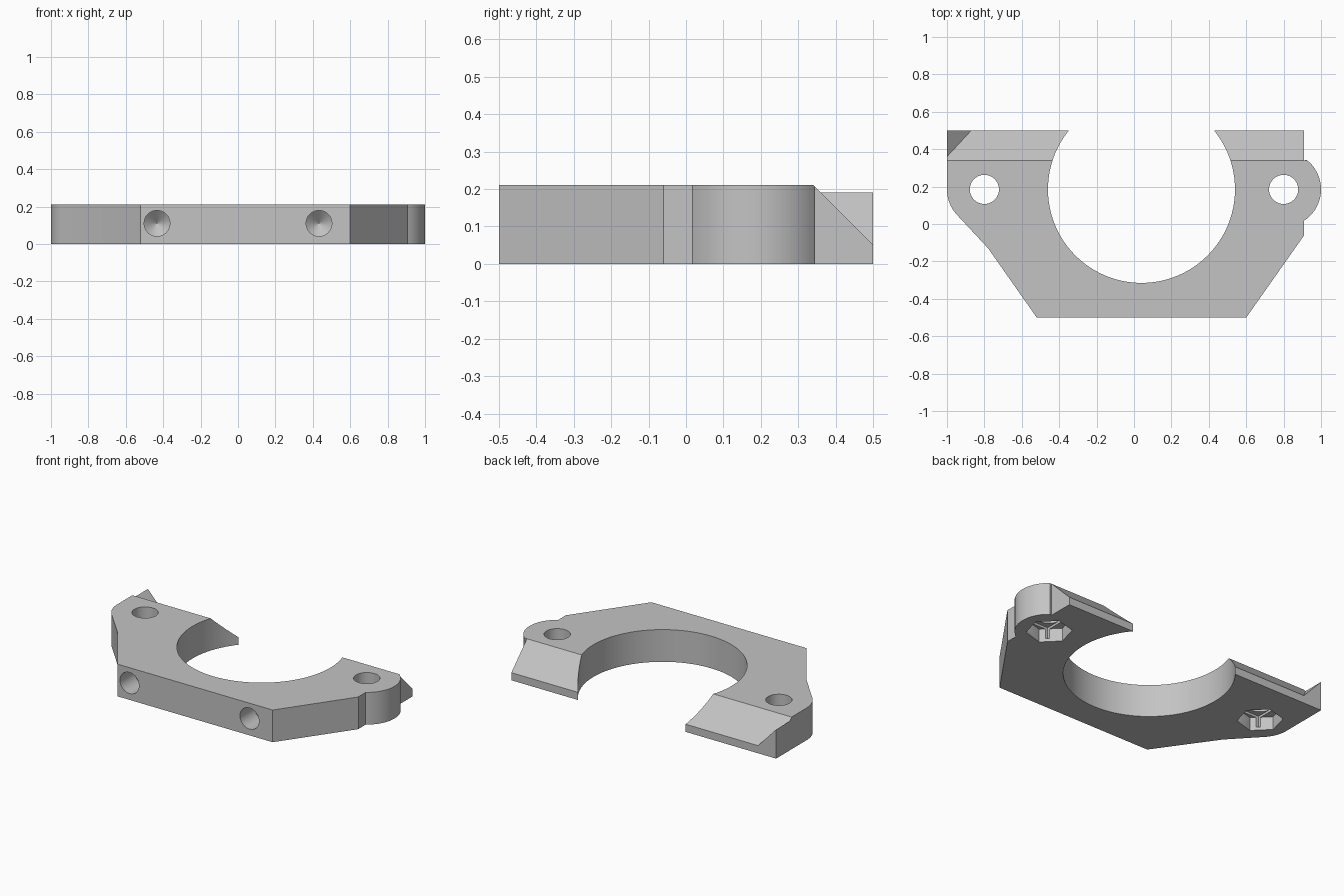
import bpy, bmesh
from math import cos, sin, radians, pi

default_cube = bpy.data.objects.get("Cube")
if default_cube:
    bpy.data.objects.remove(default_cube, do_unlink=True)

HEIGHT = 0.21
HOLE_X, HOLE_Y = 0.8, 0.185

grey = bpy.data.materials.new("plain_grey")
grey.use_nodes = True
grey.diffuse_color = (0.55, 0.55, 0.55, 1)
grey.node_tree.nodes["Principled BSDF"].inputs["Base Color"].default_value = grey.diffuse_color


def loft(name, rings):
    """Closed solid joining equal-length rings of points."""
    bm = bmesh.new()
    loops = [[bm.verts.new(p) for p in ring] for ring in rings]
    n = len(loops[0])
    for a, b in zip(loops, loops[1:]):
        for i in range(n):
            j = (i + 1) % n
            bm.faces.new((a[i], a[j], b[j], b[i]))
    bm.faces.new(loops[0][::-1])
    bm.faces.new(loops[-1])
    bmesh.ops.recalc_face_normals(bm, faces=bm.faces)
    mesh = bpy.data.meshes.new(name)
    bm.to_mesh(mesh)
    bm.free()
    mesh.materials.append(grey)
    obj = bpy.data.objects.new(name, mesh)
    bpy.context.collection.objects.link(obj)
    return obj


def arc(cx, cy, r, start, end, steps):
    angles = [radians(start + (end - start) * i / steps) for i in range(steps + 1)]
    return [(cx + r * cos(a), cy + r * sin(a)) for a in angles]


def prism(name, outline, z0, z1):
    return loft(name, [[(x, y, z) for x, y in outline] for z in (z0, z1)])


def circle(cx, cy, r, sides, turn=0):
    return arc(cx, cy, r, turn, turn + 360, sides)[:-1]


# Clamp body with a rounded ear on each side
outline = [(-0.52, -0.5), (0.6, -0.5), (0.91, -0.06)]
outline += arc(HOLE_X, HOLE_Y, 0.2, -57, 52, 20)
outline += [(0.91, 0.34), (0.91, 0.5), (-1, 0.5)]
outline += arc(-HOLE_X, HOLE_Y, 0.2, 180, 225, 10)
outline += [(-0.78, -0.13)]
body = prism("clamp_body", outline, 0, HEIGHT)

# Large open bore
cutters = [prism("bore_cutter", circle(0.04, HOLE_Y, 0.5, 96), -0.1, 0.4)]

# Back bevel, ending in a sloped corner on the right side
profile = [(0.31, 0.24), (0.53, 0.02), (0.53, 0.24)]
left_end = [(-1 + (0.19 - z) * 0.93, y, z) for y, z in profile]
right_end = [(1.1, y, z) for y, z in profile]
cutters.append(loft("bevel_cutter", [left_end, right_end]))

for side in (-1, 1):
    x = side * HOLE_X
    # Ear bolt hole, bridging slot and hexagonal nut pocket
    cutters.append(prism("bolt_cutter", circle(x, HOLE_Y, 0.078, 40), -0.1, 0.4))
    slot = [(x + sx * 0.078, HOLE_Y + sy * 0.105)
            for sx, sy in ((-1, -1), (1, -1), (1, 1), (-1, 1))]
    cutters.append(prism("slot_cutter", slot, 0.02, 0.1))
    cutters.append(prism("nut_cutter", circle(x, HOLE_Y, 0.135, 6, 15), -0.1, 0.085))
    # Blind drilled hole with a conical end in the front face
    rings = [[(px, y, pz) for px, pz in circle(side * 0.433, 0.11, r, 32)]
             for y, r in ((-0.6, 0.069), (-0.35, 0.069), (-0.29, 0.001))]
    cutters.append(loft("front_hole_cutter", rings))

bpy.context.view_layer.objects.active = body
for cutter in cutters:
    cutter.hide_render = True
    mod = body.modifiers.new("cut", "BOOLEAN")
    mod.operation = "DIFFERENCE"
    mod.solver = "EXACT"
    mod.object = cutter
    bpy.ops.object.modifier_apply(modifier=mod.name)
    bpy.data.objects.remove(cutter, do_unlink=True)

bpy.ops.object.select_all(action="DESELECT")
body.select_set(True)
bpy.ops.object.shade_smooth_by_angle(angle=radians(25))
